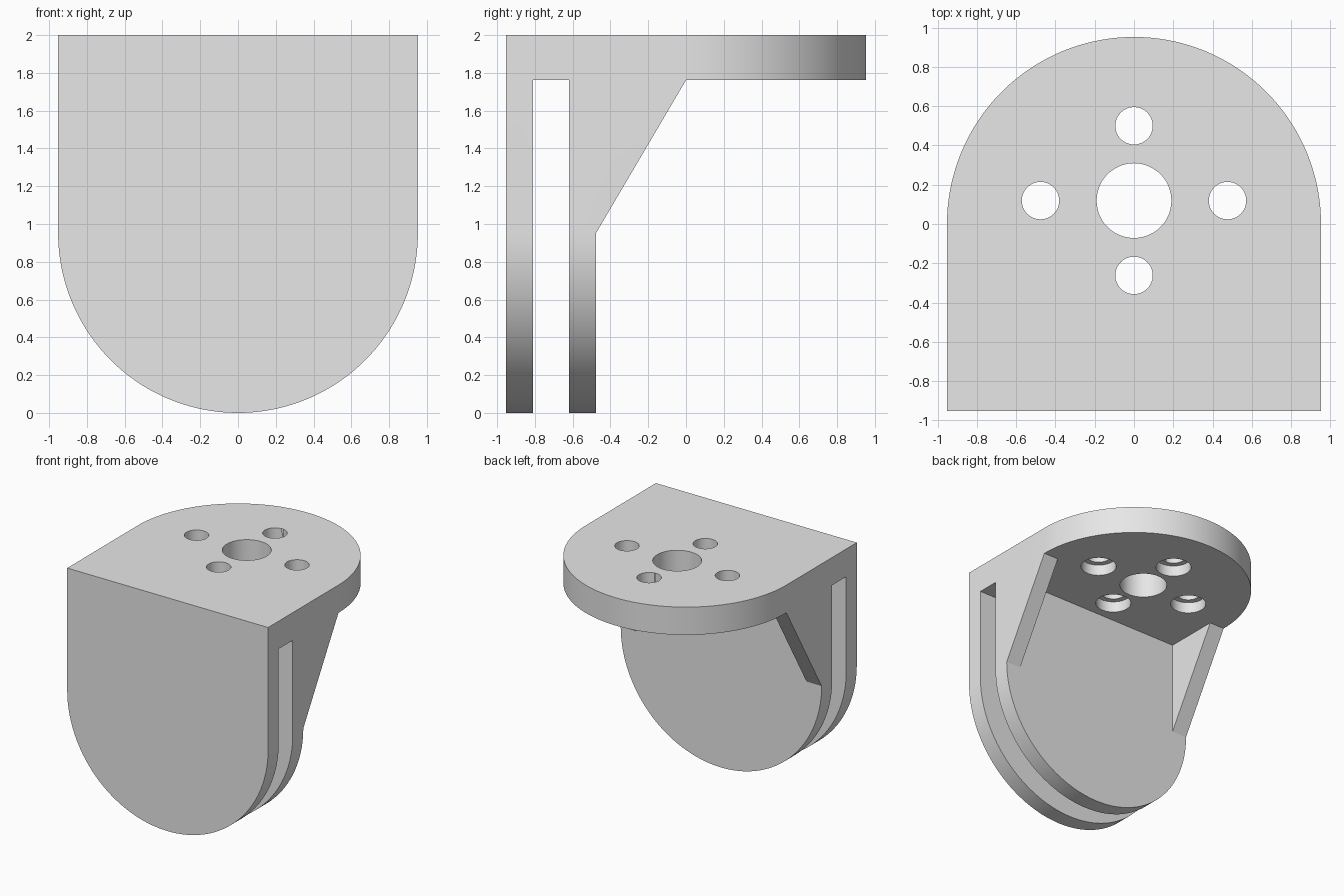
import bpy, bmesh
from math import sin, cos, pi, radians
from mathutils import Vector

U = 2 / 42          # design unit: bracket is 42 units tall, 40 wide
HALF = 20           # half width and rounding radius

old = bpy.data.objects.get("Cube")
if old:
    bpy.data.objects.remove(old, do_unlink=True)

grey = bpy.data.materials.new("light_grey")
grey.use_nodes = True
grey.diffuse_color = (0.8, 0.8, 0.8, 1)
grey.node_tree.nodes["Principled BSDF"].inputs["Base Color"].default_value = (0.8, 0.8, 0.8, 1)


def prism(name, points, place, start, end):
    """Extrude a 2D profile; place(a, b, depth) maps it into space."""
    bm = bmesh.new()
    face = bm.faces.new([bm.verts.new(Vector(place(a, b, start)) * U) for a, b in points])
    shift = Vector(place(0, 0, end - start)) * U
    new = bmesh.ops.extrude_face_region(bm, geom=[face])["geom"]
    bmesh.ops.translate(bm, vec=shift, verts=[v for v in new if isinstance(v, bmesh.types.BMVert)])
    bmesh.ops.recalc_face_normals(bm, faces=bm.faces)
    mesh = bpy.data.meshes.new(name)
    bm.to_mesh(mesh)
    bm.free()
    obj = bpy.data.objects.new(name, mesh)
    bpy.context.collection.objects.link(obj)
    return obj


def along_x(a, b, d): return (d, a, b)
def along_y(a, b, d): return (a, d, b)
def along_z(a, b, d): return (a, b, d)


def arc(cx, cy, r, a0, a1, n):
    return [(cx + r * cos(a0 + (a1 - a0) * i / n), cy + r * sin(a0 + (a1 - a0) * i / n))
            for i in range(n + 1)]


def combine(target, tool, operation):
    mod = target.modifiers.new(operation.title(), "BOOLEAN")
    mod.operation, mod.object, mod.solver = operation, tool, "EXACT"
    bpy.context.view_layer.objects.active = target
    bpy.ops.object.modifier_apply(modifier=mod.name)
    bpy.data.objects.remove(tool, do_unlink=True)


def drill(x, y, r, z0, z1):
    ring = arc(x, y, r, 0, 2 * pi, 48)[:-1]
    combine(bracket, prism("drill", ring, along_z, z0, z1), "DIFFERENCE")


# Side profile: two hanging plates, gusset slope and top flange
side = [(-20, -1), (-17, -1), (-17, 37), (-13, 37), (-13, -1), (-10, -1),
        (-10, 20), (0, 37), (21, 37), (21, 42), (-20, 42)]
bracket = prism("bracket", side, along_x, -25, 25)

# Round the bottom of the plates and the back of the flange
front_shape = arc(0, 20, HALF, pi, 2 * pi, 72) + [(HALF, 45), (-HALF, 45)]
combine(bracket, prism("front_shape", front_shape, along_y, -25, 25), "INTERSECT")
top_shape = arc(0, 0, HALF, 0, pi, 72) + [(-HALF, -25), (HALF, -25)]
combine(bracket, prism("top_shape", top_shape, along_z, -5, 50), "INTERSECT")

# Hollow between the two side gussets
pocket = [(-17, 15), (17, 15), (17, 37), (-17, 37)]
combine(bracket, prism("pocket", pocket, along_y, -10, 5), "DIFFERENCE")

# Centre hole and four screw holes, counterbored from below
drill(0, 2.5, 4, 30, 45)
for x, y in [(10, 2.5), (-10, 2.5), (0, 10.5), (0, -5.5)]:
    drill(x, y, 2, 30, 45)
    drill(x, y, 3, 35, 39)

# Finish
bracket.data.materials.clear()
bracket.data.materials.append(grey)
for poly in bracket.data.polygons:
    poly.material_index = 0
bpy.ops.object.select_all(action="DESELECT")
bracket.select_set(True)
bpy.context.view_layer.objects.active = bracket
bpy.ops.object.shade_smooth_by_angle(angle=radians(25))
